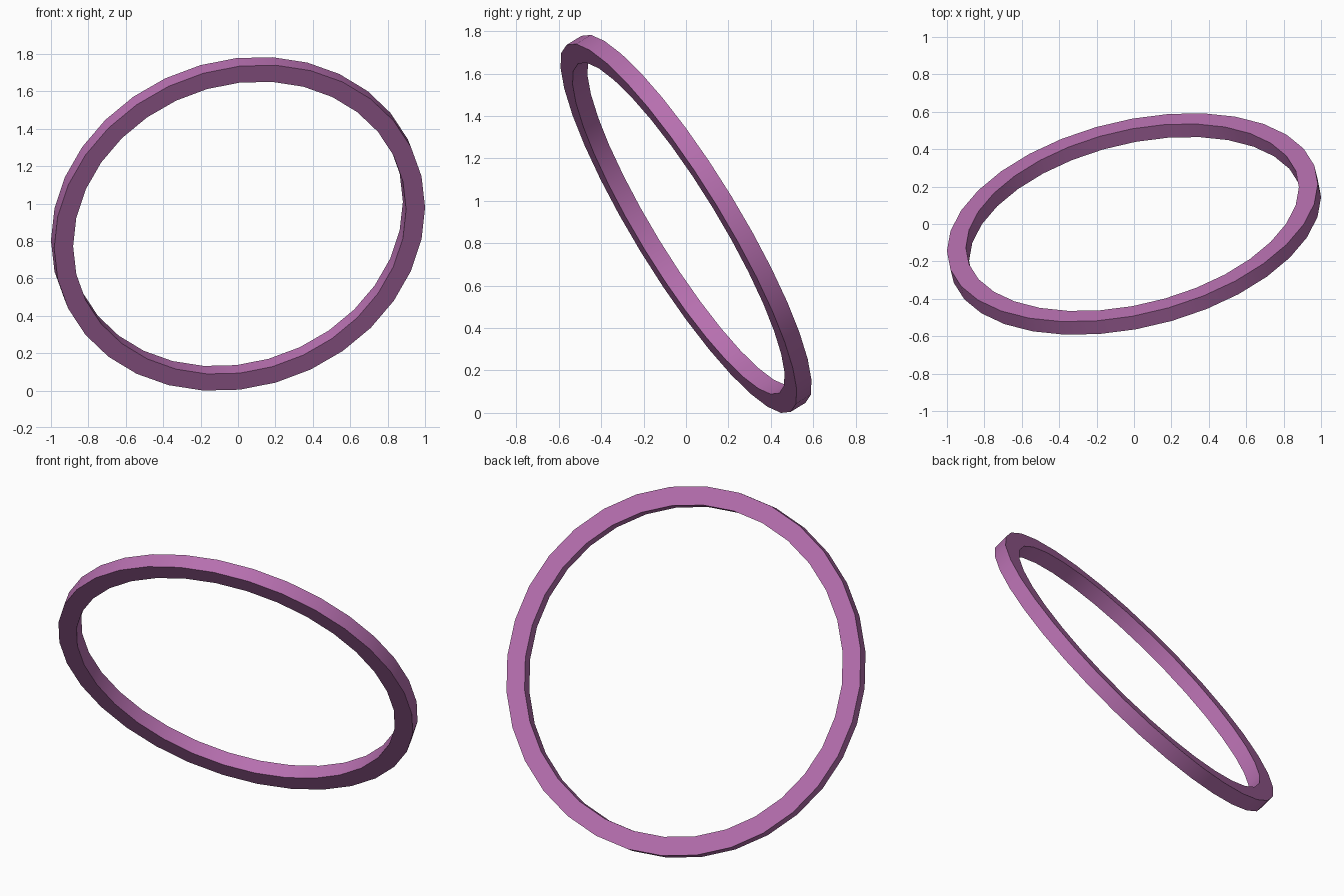
import bpy, bmesh, math
from mathutils import Vector, Matrix

if "Cube" in bpy.data.objects:
    bpy.data.objects.remove(bpy.data.objects["Cube"])

SEGMENTS = 32
R_OUT, R_IN, THICK = 1.0135, 0.91, 0.084

# Tilted frame: ring axis n, with one vertex axis lying in the YZ plane
n = Vector((-0.207, 0.835, 0.51)).normalized()
v = Vector((1, 0, 0)).cross(n).normalized()
u = v.cross(n).normalized()
if u.cross(v).dot(n) < 0:
    u = -u
tilt = Matrix((u, v, n)).transposed()

# Rectangular cross-section swept around the axis
h = THICK / 2
profile = [(R_OUT, -h), (R_OUT, h), (R_IN, h), (R_IN, -h)]
bm = bmesh.new()
loops = []
for i in range(SEGMENTS):
    a = 2 * math.pi * i / SEGMENTS
    loops.append([bm.verts.new(tilt @ Vector((r * math.cos(a), r * math.sin(a), z)))
                  for r, z in profile])
for i in range(SEGMENTS):
    p, q = loops[i], loops[(i + 1) % SEGMENTS]
    for k in range(4):
        m = (k + 1) % 4
        bm.faces.new((p[k], q[k], q[m], p[m]))
bmesh.ops.recalc_face_normals(bm, faces=bm.faces)

# Rest the lowest point on the ground
low = min(w.co.z for w in bm.verts)
bmesh.ops.translate(bm, verts=bm.verts, vec=(0, 0, -low))

mesh = bpy.data.meshes.new("ring_band")
bm.to_mesh(mesh)
bm.free()
ring = bpy.data.objects.new("ring_band", mesh)
bpy.context.collection.objects.link(ring)

# Mauve finish
mat = bpy.data.materials.new("mauve")
mat.diffuse_color = (0.47, 0.16, 0.43, 1)
mat.use_nodes = True
mat.node_tree.nodes["Principled BSDF"].inputs["Base Color"].default_value = mat.diffuse_color
mesh.materials.append(mat)

# Smooth rims with sharp corners
bpy.context.view_layer.objects.active = ring
ring.select_set(True)
bpy.ops.object.shade_smooth_by_angle(angle=math.radians(30))
